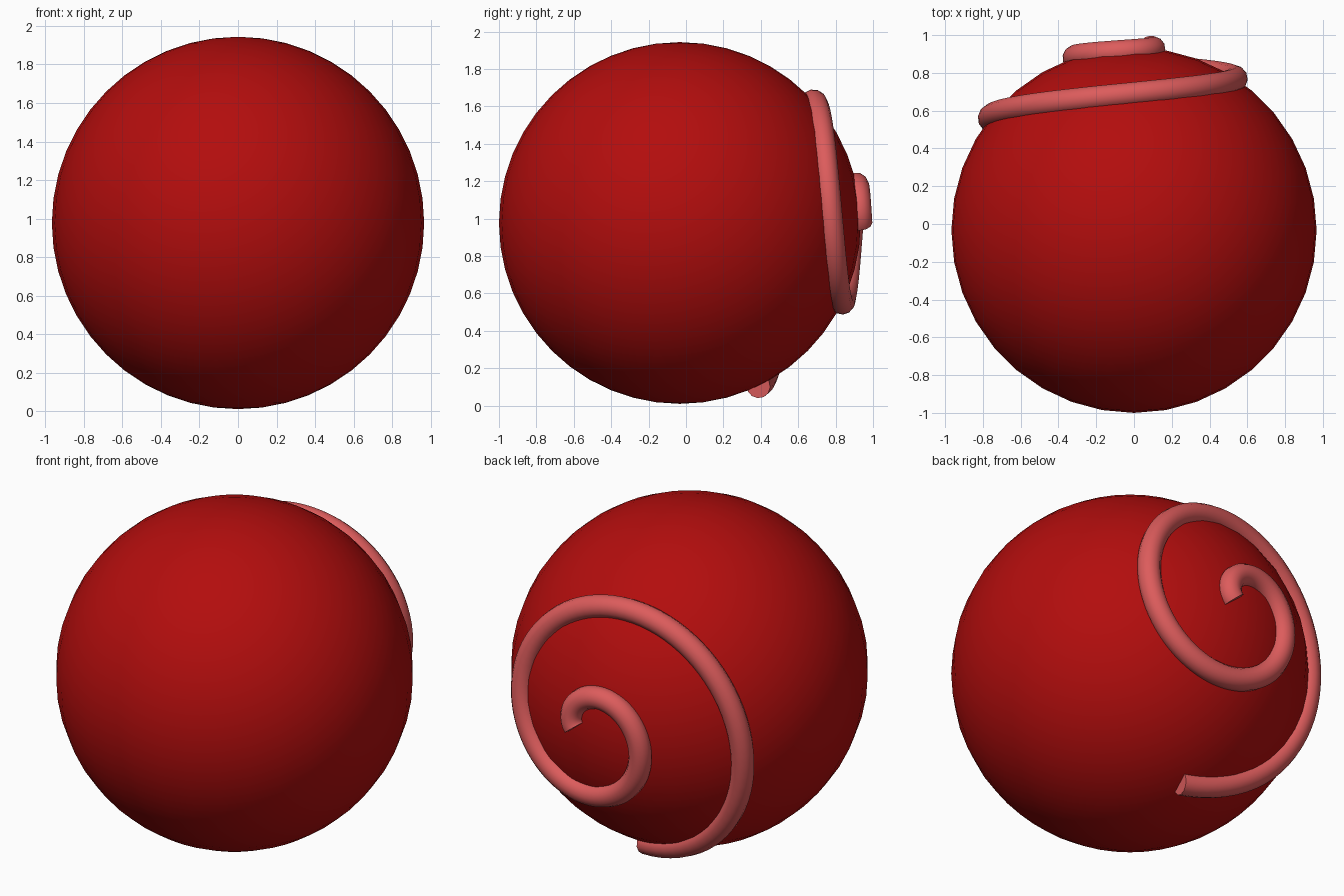
import bpy, math

if "Cube" in bpy.data.objects:
    bpy.data.objects.remove(bpy.data.objects["Cube"])

R = 0.967
CENTRE = (0.0, -0.033, 0.977)


def material(name, rgb):
    m = bpy.data.materials.new(name)
    m.diffuse_color = (*rgb, 1.0)
    m.use_nodes = True
    m.node_tree.nodes["Principled BSDF"].inputs["Base Color"].default_value = m.diffuse_color
    return m


red = material("deep_red", (0.45, 0.004, 0.004))
pink = material("soft_pink_red", (0.72, 0.107, 0.107))


def smooth(obj):
    bpy.ops.object.select_all(action='DESELECT')
    obj.select_set(True)
    bpy.context.view_layer.objects.active = obj
    bpy.ops.object.shade_smooth_by_angle(angle=math.radians(40))


# Main ball
bpy.ops.mesh.primitive_uv_sphere_add(segments=36, ring_count=24, radius=R, location=CENTRE)
ball = bpy.context.object
ball.name = "ball"
ball.data.materials.append(red)
smooth(ball)

# Spiral cord: a flat spiral of 1.75 turns projected onto the back of the ball
STEPS, TURNS = 140, 1.75
curve = bpy.data.curves.new("spiral_cord", 'CURVE')
curve.dimensions = '3D'
curve.bevel_depth = 0.064
curve.bevel_resolution = 4
curve.use_fill_caps = True
spline = curve.splines.new('POLY')
spline.points.add(STEPS)
for i, p in enumerate(spline.points):
    a = math.tau * TURNS * i / STEPS
    r = 0.08 + 0.1133 * a / (math.pi / 2)
    depth = math.sqrt((R + 0.002) ** 2 - r * r)
    p.co = (CENTRE[0] + r * math.cos(a), CENTRE[1] + depth, CENTRE[2] + r * math.sin(a), 1)
cord = bpy.data.objects.new("spiral_cord", curve)
bpy.context.collection.objects.link(cord)
curve.materials.append(pink)

# Turn the cord into a mesh
bpy.ops.object.select_all(action='DESELECT')
cord.select_set(True)
bpy.context.view_layer.objects.active = cord
bpy.ops.object.convert(target='MESH')
smooth(bpy.context.object)
